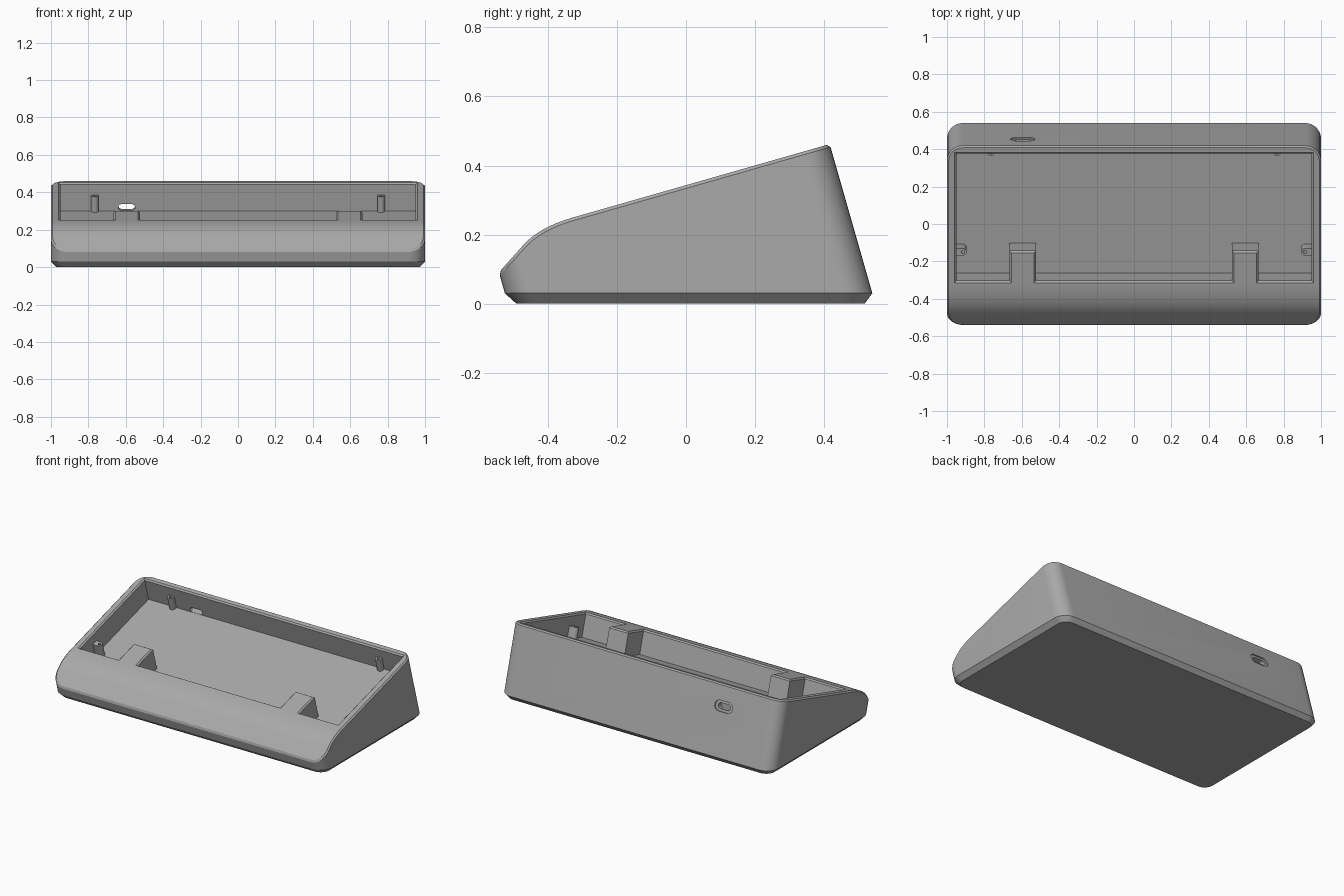
import bpy, bmesh, math
from mathutils import Matrix, Vector

if "Cube" in bpy.data.objects:
    bpy.data.objects.remove(bpy.data.objects["Cube"])

grey = bpy.data.materials.new("plain grey")
grey.use_nodes = True
colour = (0.40, 0.40, 0.40, 1)
grey.diffuse_color = colour
grey.node_tree.nodes["Principled BSDF"].inputs["Base Color"].default_value = colour

SLOPE = 0.286
# Sloped frame: local xy lies on the sloping top, local z points out of it
TILT = Matrix.Translation((0, 0, 0.343)) @ Matrix.Rotation(math.atan(SLOPE), 4, "X")
DEPTH = 0.155


def loft(name, rings):
    """Closed solid through rings holding equal numbers of points."""
    bm = bmesh.new()
    loops = [[bm.verts.new(p) for p in ring] for ring in rings]
    n = len(loops[0])
    for a, b in zip(loops, loops[1:]):
        for i in range(n):
            bm.faces.new((a[i], a[(i + 1) % n], b[(i + 1) % n], b[i]))
    bm.faces.new(loops[0][::-1])
    bm.faces.new(loops[-1])
    bmesh.ops.recalc_face_normals(bm, faces=bm.faces)
    mesh = bpy.data.meshes.new(name)
    bm.to_mesh(mesh)
    bm.free()
    mesh.materials.append(grey)
    ob = bpy.data.objects.new(name, mesh)
    bpy.context.collection.objects.link(ob)
    return ob


def rounded(x0, x1, y0, y1, r, steps=8):
    """Rounded rectangle outline."""
    pts = []
    corners = ((x1 - r, y1 - r), (x0 + r, y1 - r), (x0 + r, y0 + r), (x1 - r, y0 + r))
    for k, (cx, cy) in enumerate(corners):
        for i in range(steps + 1):
            a = (k + i / steps) * math.pi / 2
            pts.append((cx + r * math.cos(a), cy + r * math.sin(a)))
    return pts


def prism(name, outline, low, high, frame=TILT):
    return loft(name, [[frame @ Vector((x, y, h)) for x, y in outline] for h in (low, high)])


def cut(target, tool, operation="DIFFERENCE"):
    mod = target.modifiers.new("cut", "BOOLEAN")
    mod.operation, mod.object, mod.solver = operation, tool, "EXACT"
    bpy.context.view_layer.objects.active = target
    bpy.ops.object.modifier_apply(modifier=mod.name)
    bpy.data.objects.remove(tool)


def smooth(ob):
    bpy.ops.object.select_all(action="DESELECT")
    ob.select_set(True)
    bpy.context.view_layer.objects.active = ob
    bpy.ops.object.shade_smooth_by_angle(angle=math.radians(25))


# Case: leaning rounded block with a chamfered foot
rings = []
for z, x, front, back, r in ((0, 0.972, -0.492, 0.518, 0.06),
                             (0.03, 1, -0.525, 0.54, 0.085),
                             (0.6, 1, -0.688, 0.377, 0.085)):
    rings.append([(px, py, z) for px, py in rounded(-x, x, front, back, r)])
case = loft("case", rings)

# Trim to the side profile: steep front, curved shoulder, sloping top
p0, p1, p2 = Vector((-0.472, 0.169)), Vector((-0.425, 0.2214)), Vector((-0.33, 0.2486))
profile = [(-0.7, -0.2), (-0.7, -0.087)]
for i in range(9):
    t = i / 8
    profile.append(tuple(p0 * (1 - t) ** 2 + p1 * 2 * t * (1 - t) + p2 * t * t))
profile += [(1, 0.629), (1, -0.2)]
cut(case, loft("trim", [[(x, y, z) for y, z in profile] for x in (-1.5, 1.5)]), "INTERSECT")

# Tray with two tabs left standing at the front
front, back, tab = -0.318, 0.389, -0.151
half = [(0.525, front), (0.525, tab), (0.665, tab), (0.665, front), (0.95, front), (0.95, back)]
outline = half + [(-x, y) for x, y in reversed(half)]
cut(case, prism("tray_cutter", outline, -DEPTH, 0.1))

# Small chamfer round the rim and the outer top edge
bm = bmesh.new()
bm.from_mesh(case.data)
bmesh.ops.remove_doubles(bm, verts=bm.verts, dist=0.002)
bm.normal_update()
rim = []
for e in bm.edges:
    if len(e.link_faces) == 2 and e.is_convex:
        a, b = sorted(f.normal.z for f in e.link_faces)
        if a < 0.4 < b and e.calc_face_angle(0) > 0.5:
            rim.append(e)
bmesh.ops.bevel(bm, geom=rim, offset=0.009, segments=1, affect="EDGES", clamp_overlap=False)
bm.to_mesh(case.data)
bm.free()

# Port in the back wall: shallow outer recess and a through slot
PORT = TILT @ Matrix.Translation((-0.595, 0.0, -0.158 + 0.022)) @ Matrix.Rotation(math.pi / 2, 4, "X")
cut(case, prism("port_recess", rounded(-0.065, 0.065, -0.034, 0.034, 0.033), -0.6, -0.425, PORT))
cut(case, prism("port_slot", rounded(-0.045, 0.045, -0.018, 0.018, 0.0175), -0.6, -0.34, PORT))
smooth(case)


# Screw posts: round-ended ribs growing out of the walls, with a pilot hole
def post(name, x, y, angle):
    frame = TILT @ Matrix.Translation((x, y, 0)) @ Matrix.Rotation(angle, 4, "Z")
    end = [(0.02 * math.cos(a), 0.02 * math.sin(a))
           for a in (math.pi * (1 + i / 10) for i in range(11))]
    ob = prism(name, end + [(0.02, 0.05), (-0.02, 0.05)], -DEPTH - 0.01, -0.068, frame)
    hole = [(0.009 * math.cos(i * math.pi / 6), 0.009 * math.sin(i * math.pi / 6)) for i in range(12)]
    cut(ob, prism("pilot_hole", hole, -0.13, 0, frame))
    smooth(ob)


for side, s in (("left", 1), ("right", -1)):
    post("back_post_" + side, s * 0.765, 0.39 - 0.012, 0)
    post("side_post_" + side, s * 0.915, -0.175, -s * math.pi / 2)
